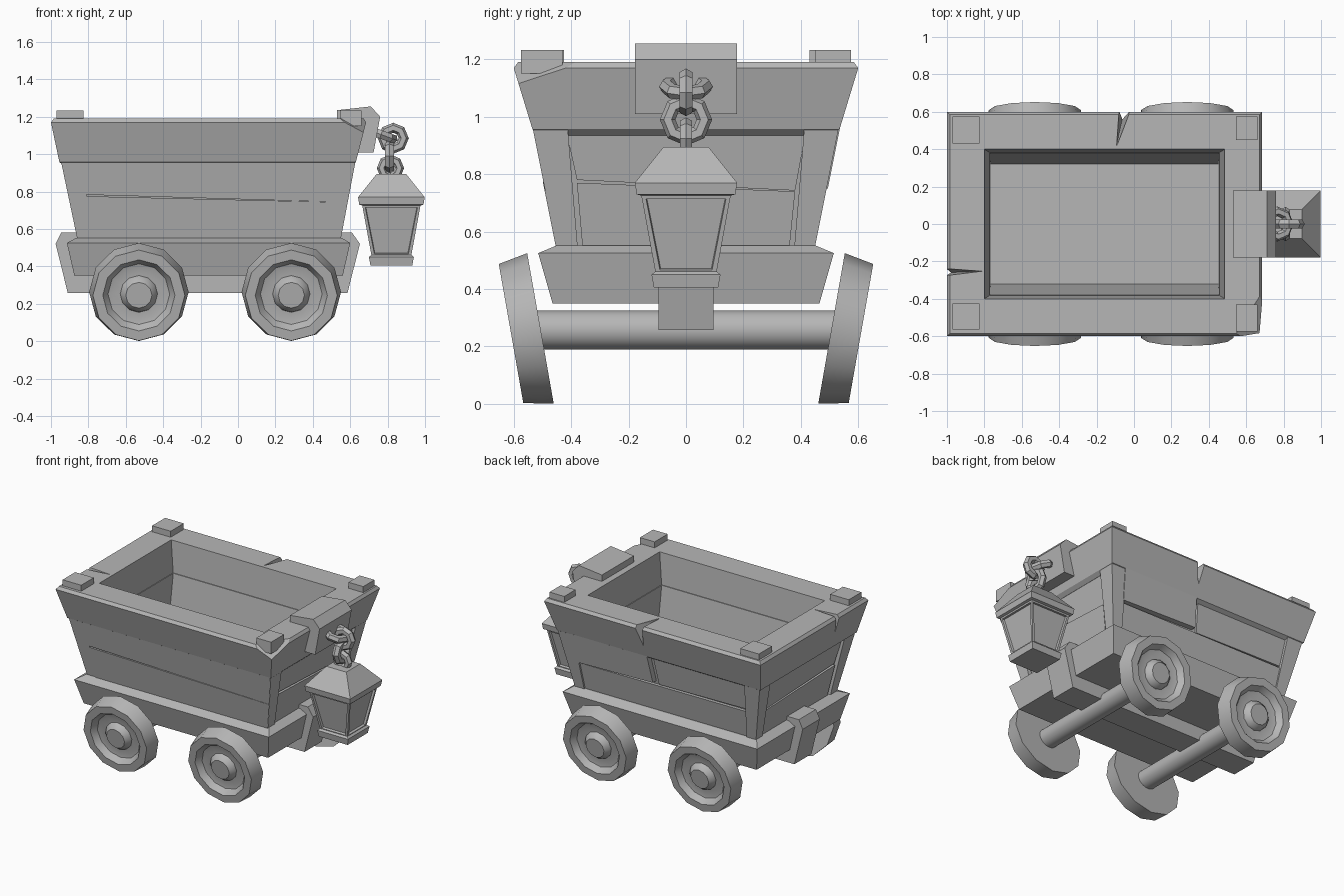
import bpy, bmesh, math
from mathutils import Vector, geometry

if "Cube" in bpy.data.objects:
    bpy.data.objects.remove(bpy.data.objects["Cube"])


def finish(name, bm):
    bmesh.ops.remove_doubles(bm, verts=bm.verts, dist=1e-5)
    bmesh.ops.recalc_face_normals(bm, faces=bm.faces)
    me = bpy.data.meshes.new(name)
    bm.to_mesh(me)
    bm.free()
    ob = bpy.data.objects.new(name, me)
    bpy.context.collection.objects.link(ob)
    return ob


def skin(bm, loops, closed=False, caps=True):
    """Bridge successive point loops of equal length."""
    rows = [[bm.verts.new(p) for p in lp] for lp in loops]
    n = len(rows[0])
    pairs = list(zip(rows, rows[1:])) + ([(rows[-1], rows[0])] if closed else [])
    for a, b in pairs:
        for i in range(n):
            bm.faces.new((a[i], a[(i + 1) % n], b[(i + 1) % n], b[i]))
    if caps and not closed:
        bm.faces.new(rows[0])
        bm.faces.new(rows[-1])


def rect(x0, x1, y0, y1, z):
    return [(x0, y0, z), (x1, y0, z), (x1, y1, z), (x0, y1, z)]


def loft(name, loops, closed=False):
    bm = bmesh.new()
    skin(bm, loops, closed)
    return finish(name, bm)


def extrude_xz(name, prof, hy):
    return loft(name, [[(x, y, z) for x, z in prof] for y in (-hy, hy)])


def hull(name, pts):
    bm = bmesh.new()
    for p in pts:
        bm.verts.new(p)
    bmesh.ops.convex_hull(bm, input=bm.verts)
    return finish(name, bm)


def smooth(ob, deg):
    bpy.ops.object.select_all(action='DESELECT')
    ob.select_set(True)
    bpy.context.view_layer.objects.active = ob
    bpy.ops.object.shade_smooth_by_angle(angle=math.radians(deg))


def cut(ob, cutter):
    m = ob.modifiers.new("notch", 'BOOLEAN')
    m.operation = 'DIFFERENCE'
    m.object = cutter
    bpy.context.view_layer.objects.active = ob
    bpy.ops.object.modifier_apply(modifier=m.name)
    bpy.data.objects.remove(cutter)


# sloping outer faces of the tub
def hy(z): return .45 + .2 * (z - .55)
def xr(z): return .55 + .19 * (z - .55)
def xl(z): return -.86 - .21 * (z - .55)


# tub shell: outer recessed wall, inner wall and floor
d = .035
loft("tub", [rect(xl(z) + d, xr(z) - d, -hy(z) + d, hy(z) - d, z) for z in (.5, .97)] +
     [rect(-.77, .455, -.38, .38, .97), rect(-.768, .452, -.32, .32, .6)])

# corner posts
for sx in (-1, 1):
    for sy in (-1, 1):
        loops = []
        for z, w in ((.53, .07), (.96, .12)):
            xo = xr(z) if sx > 0 else xl(z)
            xi = xo - sx * w
            yo, yi = sy * hy(z), sy * (hy(z) - w)
            loops.append(rect(xo, xi, yo, yi, z))
        loft("corner_post", loops)


# side planks: corners given as (distance along side, height)
def plank(side, off, quad):
    loops = []
    for o in (off, -.06):
        lp = []
        for u, z in quad:
            lp.append({'front': (u, -hy(z) - o, z), 'back': (u, hy(z) + o, z),
                       'right': (xr(z) + o, u, z), 'left': (xl(z) - o, u, z)}[side])
        loops.append(lp)
    loft("plank_" + side, loops)


plank('front', .004, [(-.79, .54), (.547, .54), (.586, .742), (-.81, .775)])
plank('front', .002, [(-.81, .783), (.586, .742), (.625, .96), (-.83, .96)])
plank('back', -.012, [(-.79, .54), (.50, .54), (.52, .74), (-.81, .745)])
plank('back', -.02, [(-.81, .76), (-.12, .75), (-.10, .96), (-.83, .96)])
plank('back', .004, [(-.09, .765), (.50, .75), (.52, .96), (-.07, .96)])
for s in ('right', 'left'):
    plank(s, -.012, [(-.36, .54), (.36, .54), (.38, .74), (-.38, .77)])
    plank(s, -.02, [(-.38, .78), (.38, .743), (.42, .96), (-.42, .96)])

# thick top rim with chipped corner and two splits
rim = loft("rim", [rect(-.925, .605, -.50, .50, .935), rect(-.955, .63, -.535, .535, .957),
                   rect(-1.0, .685, -.6, .6, 1.17), rect(-.985, .672, -.585, .585, 1.19),
                   rect(-.80, .485, -.40, .40, 1.19), rect(-.772, .457, -.382, .382, .972)], True)
bm = bmesh.new()
bm.from_mesh(rim.data)
chip = [Vector(p) for p in ((.57, -.6, 1.17), (.68, -.40, 1.18), (.66, -.59, 1.12))]
no = geometry.normal(chip)
if no.dot(Vector((1, -1, 1))) < 0:
    no.negate()
bmesh.ops.bisect_plane(bm, geom=bm.verts[:] + bm.edges[:] + bm.faces[:],
                       plane_co=chip[0], plane_no=no, clear_outer=True)
bmesh.ops.holes_fill(bm, edges=[e for e in bm.edges if e.is_boundary])
bmesh.ops.recalc_face_normals(bm, faces=bm.faces)
bm.to_mesh(rim.data)
bm.free()
cut(rim, hull("cutter", [(-.095, .41, 1.2), (-.08, .63, 1.2), (-.01, .63, 1.2),
                         (-.05, .62, .98), (-.08, .45, 1.17)]))
cut(rim, hull("cutter", [(-1.03, -.235, 1.2), (-1.03, -.28, 1.2), (-.80, -.252, 1.2),
                         (-1.0, -.26, 1.05), (-.85, -.255, 1.17)]))

# small blocks on the rim corners
for x0, x1, y0, y1 in ((-.97, -.825, .43, .575), (.545, .66, .45, .575),
                       (-.97, -.825, -.565, -.425), (.545, .66, -.575, -.43)):
    loft("corner_cap", [rect(x0, x1, y0, y1, 1.15), rect(x0, x1, y0, y1, 1.232)])

# chassis and central beam with bumper ends
loft("chassis", [rect(-.875, .56, -.465, .465, .35), rect(-.915, .60, -.515, .515, .525),
                 rect(-.865, .555, -.45, .45, .552)])
extrude_xz("bumper_beam", [(-.91, .257), (-.975, .52), (-.945, .58), (.61, .58), (.652, .52), (.585, .257)], .095)

# axles and tilted wheels
N, T = 12, math.radians(10)
WHEEL = [(.266, 0), (.246, .104), (.193, .104), (.165, .065),
         (.142, .06), (.10, .06), (.095, .075), (.07, .1)]
for cx in (-.53, .285):
    bpy.ops.mesh.primitive_cylinder_add(vertices=32, radius=.068, depth=1.04,
                                        location=(cx, 0, .257), rotation=(math.pi / 2, 0, 0))
    bpy.context.object.name = "axle"
    smooth(bpy.context.object, 30)
    for s in (-1, 1):
        loops = []
        for r, dep in WHEEL:
            lp = []
            for i in range(N):
                a = math.tau * i / N
                u = r * math.sin(a)
                lp.append((cx + r * math.cos(a),
                           s * (.507 + dep * math.cos(T) + u * math.sin(T)),
                           .263 - dep * math.sin(T) + u * math.cos(T)))
            loops.append(lp)
        smooth(loft("wheel", loops), 32)

# bracket hooked over the front rim
extrude_xz("lantern_bracket", [(.53, 1.17), (.53, 1.235), (.71, 1.255), (.76, 1.2),
                               (.725, 1.01), (.62, 1.01), (.64, 1.17)], .178)

# chain links
H = math.pi / 2
for loc, rot, R, r in (((.765, 0, 1.105), (0, .35, 0), .068, .026),
                       ((.83, 0, 1.085), (H, 0, 0), .056, .027),
                       ((.81, 0, .99), (0, H, 0), .064, .027),
                       ((.815, 0, .925), (H, 0, 0), .048, .025)):
    bpy.ops.mesh.primitive_torus_add(major_segments=8, minor_segments=6, major_radius=R,
                                     minor_radius=r, location=loc, rotation=rot)
    bpy.context.object.name = "chain_link"


# lantern: roof, framed body, base
def sq(h, z): return rect(.82 - h, .82 + h, -h, h, z)


loft("lantern_roof", [sq(.155, .725), sq(.172, .73), sq(.178, .77), sq(.078, .895)])
loft("lantern_base", [sq(.112, .405), sq(.12, .45), sq(.105, .463)])
bm = bmesh.new()
skin(bm, [sq(.105, .45), sq(.156, .728)])
bmesh.ops.recalc_face_normals(bm, faces=bm.faces)
sides = [f for f in bm.faces if abs(f.normal.z) < .7]
bmesh.ops.inset_individual(bm, faces=sides, thickness=.022)
bmesh.ops.inset_individual(bm, faces=sides, thickness=.004, depth=-.015)
finish("lantern_body", bm)

# dark grey material for everything
mat = bpy.data.materials.new("dark_grey")
mat.diffuse_color = (.47, .47, .47, 1)
mat.use_nodes = True
mat.node_tree.nodes["Principled BSDF"].inputs["Base Color"].default_value = mat.diffuse_color
for ob in bpy.context.scene.objects:
    ob.data.materials.append(mat)
